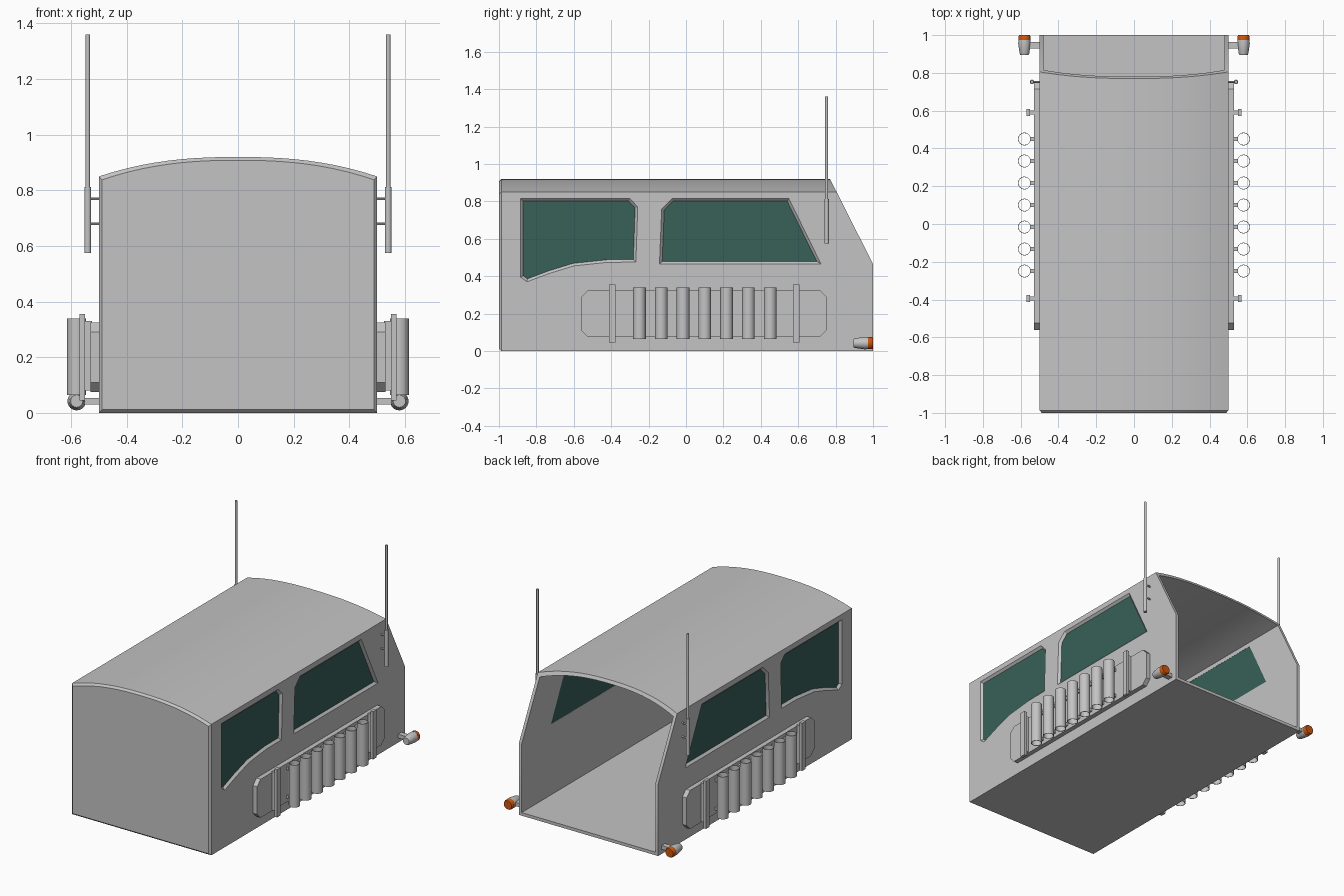
import bpy, bmesh, math
from mathutils import Vector

if "Cube" in bpy.data.objects:
    bpy.data.objects.remove(bpy.data.objects["Cube"])


def material(name, rgb):
    m = bpy.data.materials.new(name)
    m.diffuse_color = (*rgb, 1)
    m.use_nodes = True
    m.node_tree.nodes["Principled BSDF"].inputs["Base Color"].default_value = m.diffuse_color
    return m


GREY = material("grey metal", (0.55, 0.55, 0.55))
GLASS = material("dark green glass", (0.040, 0.115, 0.098))
ORANGE = material("orange lens", (0.60, 0.095, 0.005))


def loft(name, loops, mat=GREY, mirror=True, closed=False):
    """Skin equal-length point loops; cap the ends unless closed into a ring."""
    bm = bmesh.new()
    rows = [[bm.verts.new(p) for p in lp] for lp in loops]
    n = len(rows[0])
    pairs = list(zip(rows, rows[1:])) + ([(rows[-1], rows[0])] if closed else [])
    for a, b in pairs:
        for i in range(n):
            j = (i + 1) % n
            bm.faces.new((a[i], a[j], b[j], b[i]))
    if not closed:
        bm.faces.new(rows[0])
        bm.faces.new(rows[-1])
    bmesh.ops.recalc_face_normals(bm, faces=bm.faces)
    me = bpy.data.meshes.new(name)
    bm.to_mesh(me)
    bm.free()
    me.materials.append(mat)
    ob = bpy.data.objects.new(name, me)
    bpy.context.collection.objects.link(ob)
    if mirror:
        ob.modifiers.new("Mirror", 'MIRROR')
    return ob


def ring(c, r, axis, n=24):
    pts = []
    for i in range(n):
        u, v = r * math.cos(math.tau * i / n), r * math.sin(math.tau * i / n)
        d = {'x': (0, u, v), 'y': (u, 0, v), 'z': (u, v, 0)}[axis]
        pts.append(Vector(c) + Vector(d))
    return pts


def box(name, x, y, z, mirror=True):
    return loft(name, [[(a, y[0], z[0]), (a, y[1], z[0]), (a, y[1], z[1]), (a, y[0], z[1])]
                       for a in x], GREY, mirror)


def side(x, pts):
    return [(x, y, z) for y, z in pts]


def inset(pts, d):
    """Offset a clockwise (y, z) outline inward by d with mitred corners."""
    out = []
    for i, p in enumerate(pts):
        p = Vector(p)
        e1 = (p - Vector(pts[i - 1])).normalized()
        e2 = (Vector(pts[(i + 1) % len(pts)]) - p).normalized()
        n1, n2 = Vector((e1.y, -e1.x)), Vector((e2.y, -e2.x))
        out.append(tuple(p + (n1 + n2) * (d / (1 + n1.dot(n2)))))
    return out


def cut(target, cutter):
    cutter.hide_render = True
    mod = target.modifiers.new("Cut", 'BOOLEAN')
    mod.operation = 'DIFFERENCE'
    mod.solver = 'EXACT'
    mod.object = cutter
    bpy.context.view_layer.objects.active = target
    bpy.ops.object.modifier_apply(modifier=mod.name)
    bpy.data.objects.remove(cutter, do_unlink=True)


def section(y, d):
    """Arched cross-section of the cab, inset by d."""
    w, n = 0.5 - d, 20
    pts = [(-w, y, d), (w, y, d)]
    for i in range(n + 1):
        t = 1 - 2 * i / n
        pts.append((w * t, y, 0.85 - d + 0.07 * (1 - abs(t) ** 2.4)))
    return pts


# Cab shell: bevelled closed front, hollow, open sloping rear
shell = loft("cab_shell", [section(-1, 0.012), section(-0.987, 0), section(1, 0)], GREY, False)
cut(shell, loft("hollow_cutter", [section(-0.975, 0.02), section(1.2, 0.02)], GREY, False))
slope = [(0.77 - 0.1011, 0.92 + 0.2), (1.0 + 0.0506, 0.465 - 0.1), (1.3, 0.365), (1.3, 1.12)]
cut(shell, loft("slope_cutter", [side(x, slope) for x in (-0.7, 0.7)], GREY, False))

# Side windows: bevelled openings with glass panes
front_window = [(-0.885, 0.815), (-0.30, 0.815), (-0.258, 0.77), (-0.268, 0.475), (-0.42, 0.474),
                (-0.60, 0.455), (-0.73, 0.415), (-0.85, 0.37), (-0.885, 0.395)]
rear_window = [(-0.075, 0.815), (0.55, 0.815), (0.722, 0.465), (-0.142, 0.465), (-0.13, 0.76)]
for name, pts in (("front_window", front_window), ("rear_window", rear_window)):
    cut(shell, loft(name + "_cutter", [side(0.505, inset(pts, -0.005)), side(0.486, inset(pts, 0.014)),
                                       side(0.46, inset(pts, 0.014))]))
    pane = inset(pts, 0.013)
    loft(name + "_glass", [side(x, pane) for x in (0.481, 0.486)], GLASS)

# Side backing plate with clipped corners
y0, y1, z0, z1, c = -0.56, 0.75, 0.075, 0.325, 0.035
plate = [(y0, z0 + c), (y0, z1 - c), (y0 + c, z1), (y1 - c, z1),
         (y1, z1 - c), (y1, z0 + c), (y1 - c, z0), (y0 + c, z0)]
loft("side_plate", [side(x, plate) for x in (0.495, 0.53)])

# Upright brackets at both ends of the tube row
for y in (-0.395, 0.59):
    box("bracket_base", (0.525, 0.555), (y - 0.011, y + 0.011), (0.08, 0.33))
    box("bracket_bar", (0.55, 0.57), (y - 0.018, y + 0.018), (0.045, 0.355))

# Row of open tubes with mounting pegs
for i in range(7):
    y = 0.45 - i * 0.1165
    loft("open_tube", [ring((0.58, y, z), r, 'z') for z, r in
                       ((0.065, 0.034), (0.34, 0.034), (0.34, 0.031), (0.065, 0.031))], closed=True)
    for z in (0.11, 0.295):
        box("tube_peg", (0.525, 0.548), (y - 0.01, y + 0.01), (z - 0.01, z + 0.01))

# Antennas with thick sleeves and two stand-off arms
ax, ay = 0.54, 0.752
loft("antenna_sleeve", [ring((ax, ay, z), 0.012, 'z', 16) for z in (0.575, 0.812)])
loft("antenna_rod", [ring((ax, ay, z), 0.008, 'z', 16) for z in (0.80, 1.36)])
for z in (0.68, 0.77):
    loft("antenna_arm", [ring((x, ay, z), 0.005, 'x', 12) for x in (0.49, 0.54)])

# Rear lamps on short arms
lx, lz = 0.58, 0.042
box("lamp_arm", (0.49, 0.57), (0.928, 0.964), (0.03, 0.054))
loft("lamp_body", [ring((lx, y, lz), r, 'y') for y, r in
                   ((0.895, 0.022), (0.905, 0.026), (0.955, 0.033), (0.976, 0.032))])
loft("lamp_lens", [ring((lx, y, lz), r, 'y') for y, r in
                   ((0.974, 0.0325), (0.992, 0.0325), (1.0, 0.028))], ORANGE)

# Smooth the round parts, keep real edges sharp
bpy.ops.object.select_all(action='DESELECT')
for ob in bpy.context.scene.objects:
    ob.select_set(True)
bpy.context.view_layer.objects.active = shell
bpy.ops.object.shade_smooth_by_angle(angle=math.radians(30))
